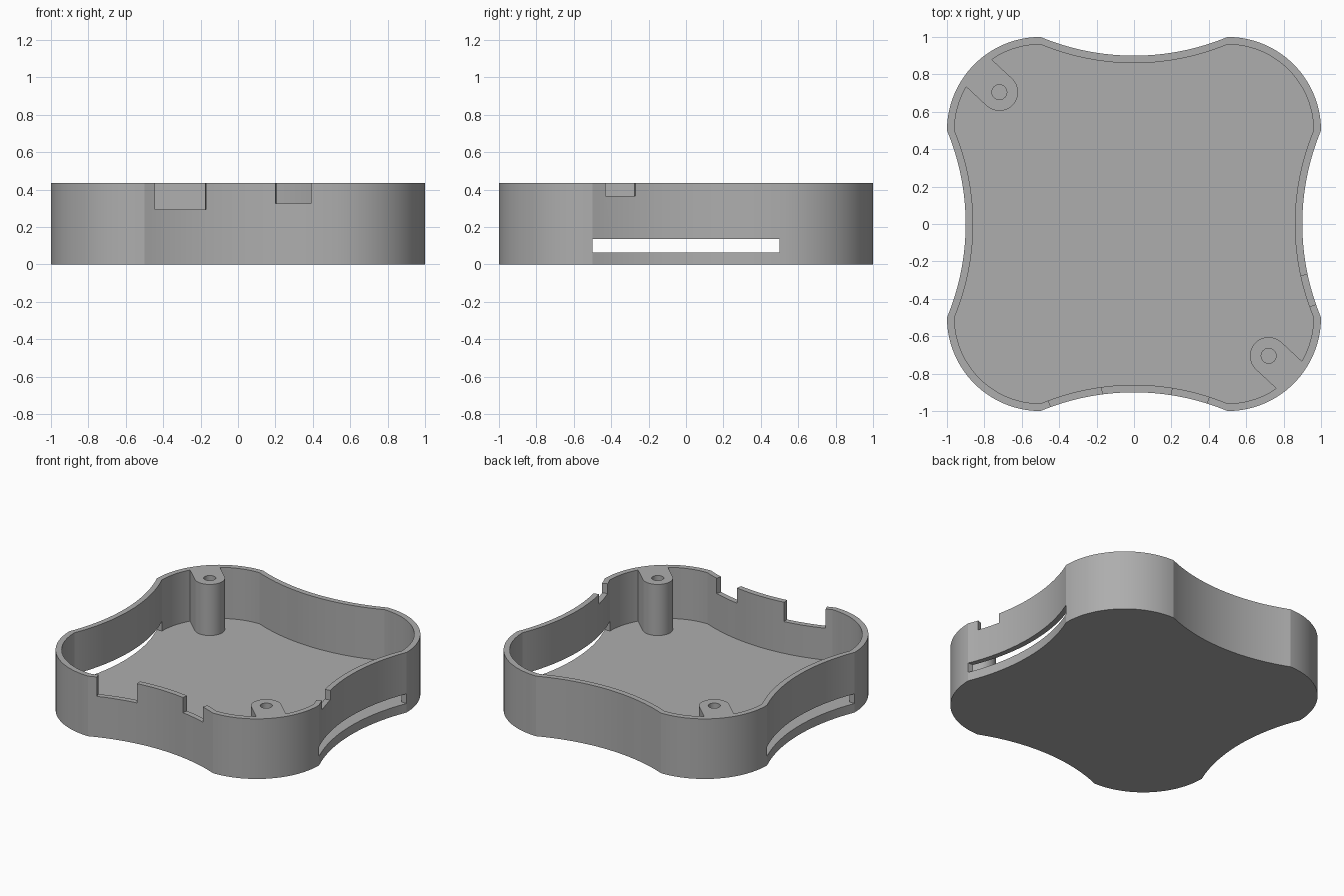
import bpy, bmesh
from math import sin, cos, pi, hypot, atan2, asin

cube = bpy.data.objects.get("Cube")
if cube:
    bpy.data.objects.remove(cube, do_unlink=True)

HEIGHT, FLOOR, WALL = 0.435, 0.065, 0.04
SIDE_Y, SIDE_R = 2.2, 1.3          # centre distance and radius of the scooped sides
POST = (0.72, -0.705)

grey = bpy.data.materials.new("light grey plastic")
grey.use_nodes = True
colour = (0.42, 0.42, 0.42, 1)
grey.diffuse_color = colour
grey.node_tree.nodes["Principled BSDF"].inputs["Base Color"].default_value = colour


def arc(cx, cy, r, a0, a1, n):
    return [(cx + r * cos(a0 + (a1 - a0) * i / n), cy + r * sin(a0 + (a1 - a0) * i / n))
            for i in range(n + 1)]


def outline(inset):
    """Four round corners joined by scooped sides."""
    half, top = 0.5, 1 - inset
    sag = 0.1
    r = (half * half + sag * sag) / (2 * sag)
    a = asin(half / r)
    quarter = arc(0.5, 0.5, 0.5 - inset, 0, pi / 2, 28)
    quarter += arc(0, top - sag + r, r, -pi / 2 + a, -pi / 2 - a, 28)[1:-1]
    points = []
    for k in range(4):
        c, s = round(cos(k * pi / 2)), round(sin(k * pi / 2))
        points += [(c * x - s * y, s * x + c * y) for x, y in quarter]
    return points


def prism(name, points, z0, z1):
    bm = bmesh.new()
    base = bm.faces.new([bm.verts.new((x, y, z0)) for x, y in points])
    top = bmesh.ops.extrude_face_region(bm, geom=[base])["geom"]
    bmesh.ops.translate(bm, vec=(0, 0, z1 - z0),
                        verts=[v for v in top if isinstance(v, bmesh.types.BMVert)])
    bmesh.ops.recalc_face_normals(bm, faces=bm.faces)
    mesh = bpy.data.meshes.new(name)
    bm.to_mesh(mesh)
    bm.free()
    mesh.materials.append(grey)
    obj = bpy.data.objects.new(name, mesh)
    bpy.context.collection.objects.link(obj)
    return obj


def subtract(obj, cutter):
    """Cut one solid out of another and discard the cutter."""
    mod = obj.modifiers.new("cut", "BOOLEAN")
    mod.operation, mod.solver, mod.object = "DIFFERENCE", "EXACT", cutter
    bpy.context.view_layer.update()
    graph = bpy.context.evaluated_depsgraph_get()
    result = bpy.data.meshes.new_from_object(obj.evaluated_get(graph))
    obj.modifiers.clear()
    obj.data = result
    bpy.data.objects.remove(cutter, do_unlink=True)


def notch(a, b, z, right=False):
    """Rim notch whose ends point at the centre of the scooped side."""
    def ray(x, r):
        k = r / SIDE_R
        return x * k, -SIDE_Y + k * (SIDE_R ** 2 - x * x) ** 0.5
    points = [ray(a, 1.2), ray(b, 1.2), ray(b, 1.4), ray(a, 1.4)]
    if right:
        points = [(-y, x) for x, y in points]
    return prism("notch", points, z, 0.6)


# Cavity, leaving a screw post standing in two opposite corners
cavity = prism("cavity", outline(WALL), FLOOR, 0.6)
for s in (1, -1):
    px, py = s * POST[0], s * POST[1]
    d = atan2(py + s * 0.5, px - s * 0.5)
    shape = arc(px, py, 0.1, d + pi / 2, d + 3 * pi / 2, 24)
    shape += [(x + 0.172 * cos(d), y + 0.172 * sin(d)) for x, y in (shape[-1], shape[0])]
    subtract(cavity, prism("post", shape, -0.1, 0.8))

case = prism("case_bottom", outline(0), 0, HEIGHT)
subtract(case, cavity)

# Screw holes and long side slots
for s in (1, -1):
    hole = arc(s * POST[0], s * POST[1], 0.04, 0, 2 * pi, 32)[:-1]
    subtract(case, prism("screw_hole", hole, FLOOR, 0.6))
    slot = [(s * x, y) for x, y in ((0.8, -0.5), (1.1, -0.5), (1.1, 0.5), (0.8, 0.5))]
    subtract(case, prism("side_slot", slot, FLOOR, 0.135))

# Connector notches in the front and right rims
subtract(case, notch(-0.445, -0.17, 0.295))
subtract(case, notch(0.2, 0.39, 0.325))
subtract(case, notch(-0.43, -0.27, 0.365, right=True))

bpy.ops.object.select_all(action="DESELECT")
case.select_set(True)
bpy.context.view_layer.objects.active = case
bpy.ops.object.shade_smooth_by_angle(angle=pi / 12)
